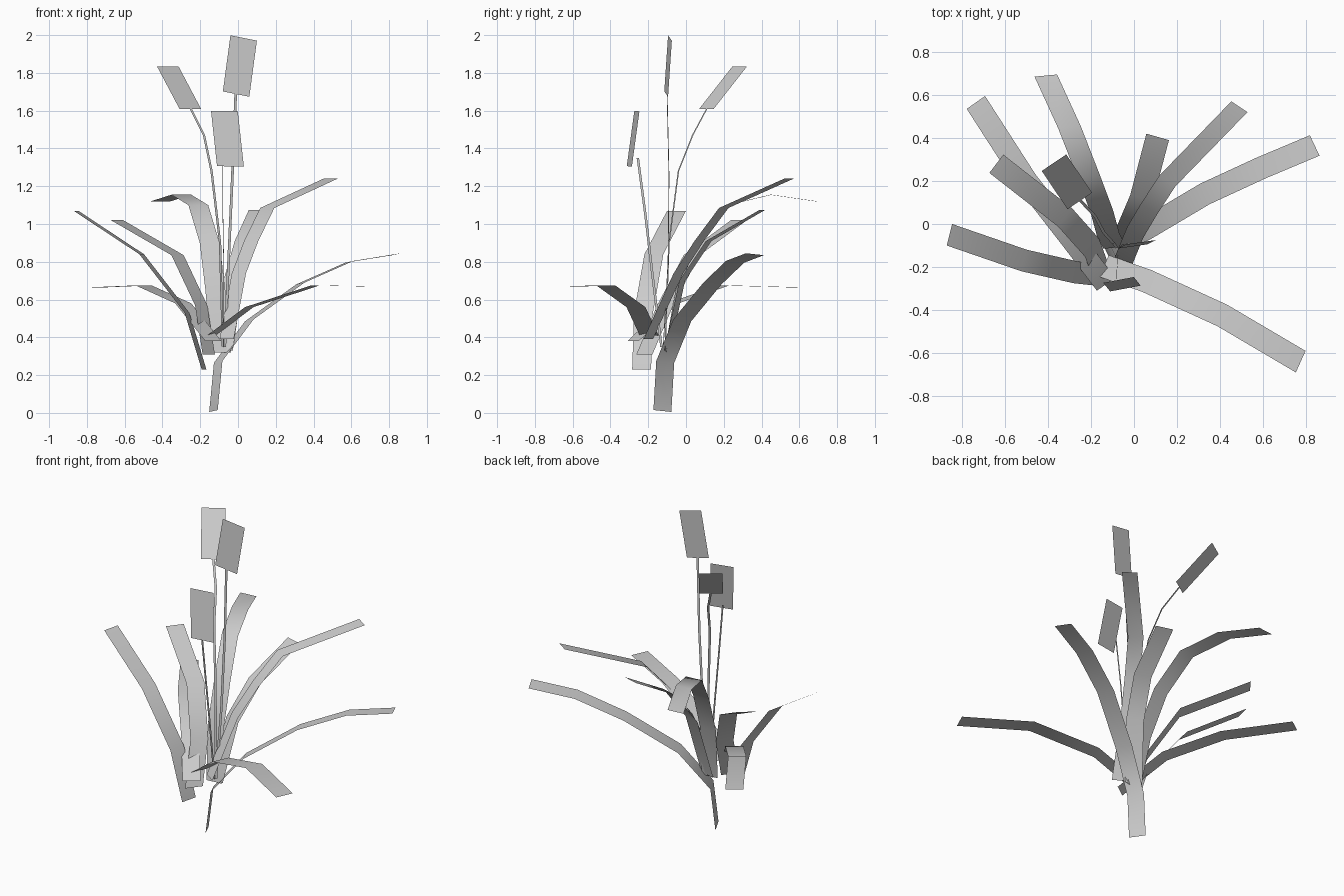
import bpy
import bmesh
from mathutils import Vector

old = bpy.data.objects.get("Cube")
if old:
    bpy.data.objects.remove(old, do_unlink=True)

grey = bpy.data.materials.new("plain_grey")
grey.use_nodes = True
colour = (0.6, 0.6, 0.6, 1)
grey.diffuse_color = colour
grey.node_tree.nodes["Principled BSDF"].inputs["Base Color"].default_value = colour


def ribbon(name, path, across):
    """Flat strip along a path of centre points, swept with a fixed width vector."""
    half = Vector(across) / 2
    bm = bmesh.new()
    rows = [(bm.verts.new(Vector(p) - half), bm.verts.new(Vector(p) + half)) for p in path]
    for (a, b), (c, d) in zip(rows, rows[1:]):
        bm.faces.new((a, b, d, c))
    # Turn the strip so that its upper side is the outside
    bm.normal_update()
    if sum(f.normal.z - 0.5 * f.normal.y for f in bm.faces) < 0:
        bmesh.ops.reverse_faces(bm, faces=bm.faces)
    for f in bm.faces:
        f.smooth = True
    mesh = bpy.data.meshes.new(name)
    bm.to_mesh(mesh)
    bm.free()
    mesh.materials.append(grey)
    obj = bpy.data.objects.new(name, mesh)
    bpy.context.collection.objects.link(obj)
    return obj


# Arching leaves, root to tip, named by where the tip points
ribbon("leaf_left_low", [(-.13, -.125, .01), (-.105, -.11, .27), (.06, -.02, .49),
                         (.33, .14, .685), (.59, .26, .8), (.84, .365, .84)], (.045, -.095, .01))
ribbon("leaf_left_back", [(-.06, -.2, .39), (.005, -.04, .74), (.07, .07, .91),
                          (.155, .2, 1.085), (.49, .545, 1.24)], (.075, -.05, 0))
ribbon("leaf_back", [(-.08, -.1, .33), (-.025, -.02, .7), (.035, .12, .91),
                     (.11, .405, 1.075)], (.105, -.03, 0))
ribbon("leaf_back_tall", [(-.09, -.11, .32), (-.12, -.05, .65), (-.15, .06, .9),
                          (-.21, .22, 1.1), (-.3, .45, 1.155), (-.41, .69, 1.12)], (.105, .01, 0))
ribbon("leaf_right_back_low", [(-.13, -.28, .38), (-.29, -.07, .58), (-.5, .2, .675),
                               (-.735, .565, .665)], (.085, .06, 0))
ribbon("leaf_right_back_high", [(-.155, -.22, .31), (-.195, -.11, .57), (-.32, .03, .835),
                                (-.64, .28, 1.02)], (.065, .085, 0))
ribbon("leaf_right", [(-.18, -.235, .23), (-.27, -.225, .53), (-.51, -.17, .84),
                      (-.858, -.05, 1.07)], (.025, .1, 0))
ribbon("leaf_left_front", [(-.14, -.195, .41), (.06, -.265, .56), (.41, -.425, .675),
                           (.775, -.64, .668)], (.045, .1, 0))

# Thin flower stems
ribbon("stem_tall", [(-.07, -.12, .35), (-.05, -.095, .8), (-.03, -.09, 1.25),
                     (-.012, -.1, 1.69)], (.014, .004, 0))
ribbon("stem_right", [(-.08, -.11, .35), (-.095, -.09, .9), (-.14, -.04, 1.28),
                      (-.18, .035, 1.47), (-.25, .11, 1.61)], (.012, .007, 0))
ribbon("stem_front", [(-.075, -.13, .35), (-.075, -.18, .75), (-.08, -.215, 1.05),
                      (-.08, -.255, 1.35)], (.003, .013, 0))

# Flat flower heads, lower edge to upper edge
ribbon("flower_head_tall", [(-.01, -.105, 1.688), (.03, -.085, 1.985)], (.14, .02, -.028))
ribbon("flower_head_right", [(-.252, .107, 1.608), (-.372, .285, 1.835)], (.114, .077, 0))
ribbon("flower_head_front", [(-.04, -.3, 1.305), (-.072, -.26, 1.598)], (.142, .027, -.003))
